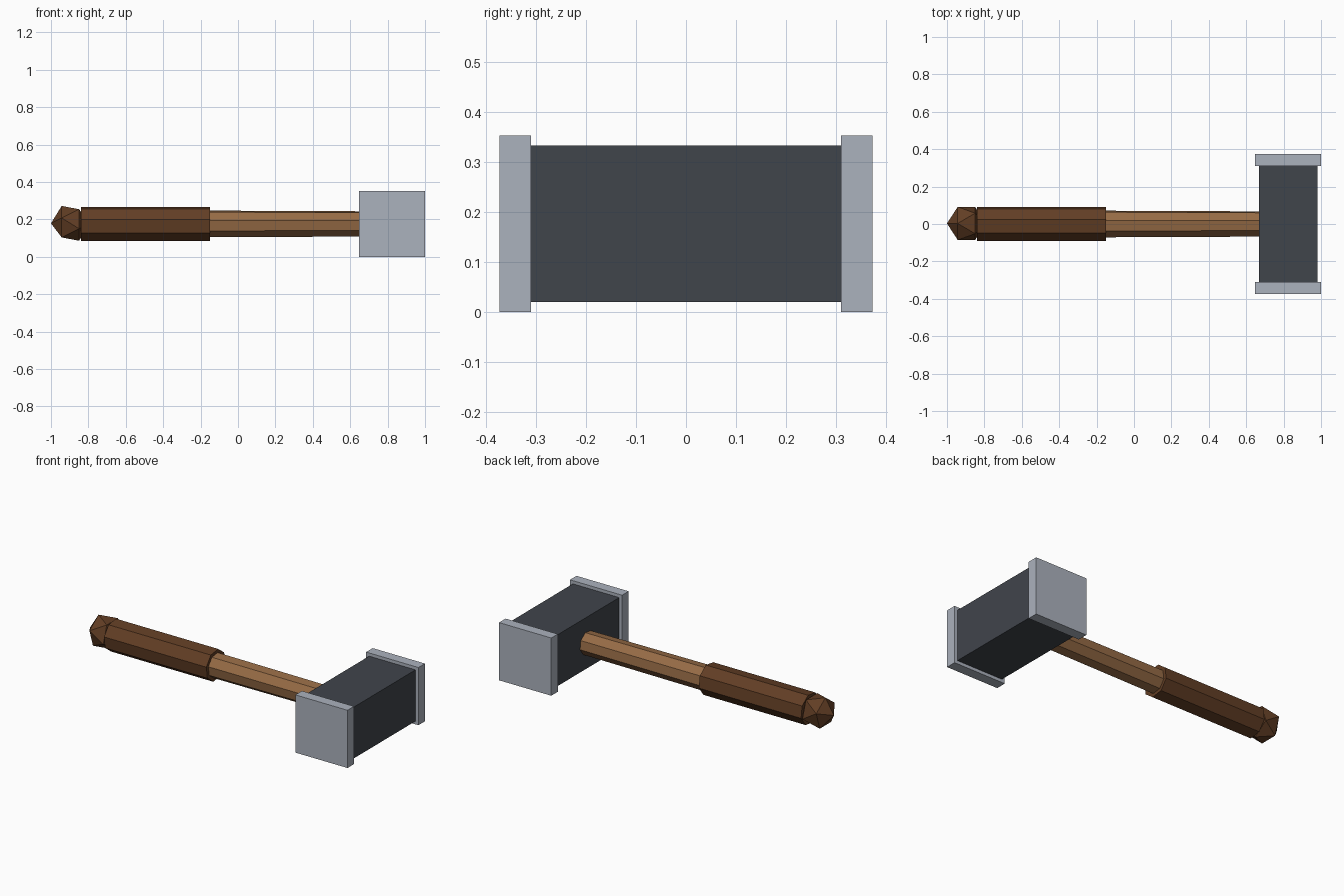
import bpy, bmesh, math
from mathutils import Matrix, Vector

if "Cube" in bpy.data.objects:
    bpy.data.objects.remove(bpy.data.objects["Cube"], do_unlink=True)

AXIS_Z = 0.176      # height of the handle's centre line
SIDES = 8
TWIST = math.radians(14.5)


def material(name, colour):
    mat = bpy.data.materials.new(name)
    mat.use_nodes = True
    mat.diffuse_color = (*colour, 1)
    mat.node_tree.nodes["Principled BSDF"].inputs["Base Color"].default_value = (*colour, 1)
    return mat


dark_steel = material("dark steel", (0.051, 0.058, 0.071))
light_steel = material("light steel", (0.41, 0.445, 0.51))
wood = material("wood", (0.305, 0.147, 0.060))
leather = material("dark leather", (0.122, 0.048, 0.018))


def add_object(name, bm, mat):
    bmesh.ops.recalc_face_normals(bm, faces=bm.faces)
    mesh = bpy.data.meshes.new(name)
    bm.to_mesh(mesh)
    bm.free()
    mesh.materials.append(mat)
    obj = bpy.data.objects.new(name, mesh)
    bpy.context.collection.objects.link(obj)
    return obj


def box(name, centre, size, mat):
    bm = bmesh.new()
    bmesh.ops.create_cube(bm, size=1)
    bmesh.ops.scale(bm, vec=size, verts=bm.verts)
    bmesh.ops.translate(bm, vec=centre, verts=bm.verts)
    return add_object(name, bm, mat)


def shaft(name, stations, mat):
    """Octagonal bar along x through (x, radius) stations."""
    bm = bmesh.new()
    rings = []
    for x, r in stations:
        angles = [TWIST + math.tau * k / SIDES for k in range(SIDES)]
        rings.append([bm.verts.new((x, -r * math.cos(a), AXIS_Z + r * math.sin(a)))
                      for a in angles])
    for a, b in zip(rings, rings[1:]):
        for k in range(SIDES):
            n = (k + 1) % SIDES
            bm.faces.new((a[k], a[n], b[n], b[k]))
    bm.faces.new(rings[0])
    bm.faces.new(rings[-1])
    return add_object(name, bm, mat)


# Hammer head with a wider striking plate at each end
HEAD_X = 0.824
box("head_block", (HEAD_X, 0, AXIS_Z), (0.313, 0.64, 0.313), dark_steel)
for name, side in (("front_striking_plate", -1), ("back_striking_plate", 1)):
    box(name, (HEAD_X, side * 0.3415, AXIS_Z), (0.352, 0.063, 0.352), light_steel)

# Tapered wooden handle and thicker grip
shaft("handle", [(-0.5, 0.075), (HEAD_X, 0.069)], wood)
shaft("grip", [(-0.84, 0.094), (-0.15, 0.094)], leather)

# Faceted pommel, pointing along the handle
bm = bmesh.new()
bmesh.ops.create_icosphere(bm, subdivisions=1, radius=0.104)
bmesh.ops.transform(bm, matrix=Matrix.Translation(Vector((-0.896, 0.003, AXIS_Z + 0.003)))
                    @ Matrix.Rotation(math.pi / 2, 4, 'Y'), verts=bm.verts)
add_object("pommel", bm, leather)
